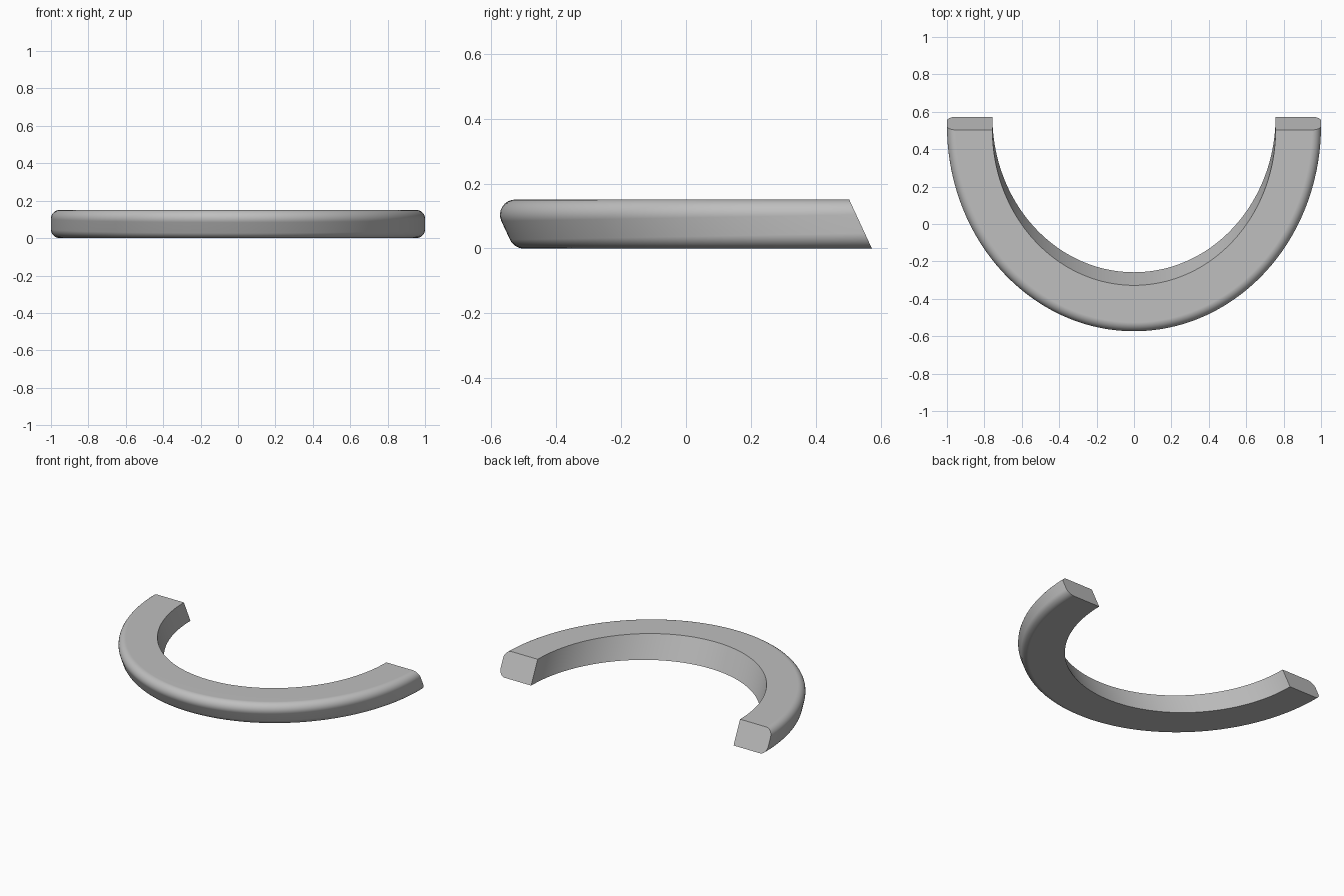
import bpy
import bmesh
import math
from mathutils import Vector

cube = bpy.data.objects.get("Cube")
if cube:
    bpy.data.objects.remove(cube, do_unlink=True)

# Main dimensions
HEIGHT = 0.151
SHEAR = 0.07 / HEIGHT       # forward lean per unit of height
BACK = 0.573                # y of the cut ends at the base
OUTER = (1.0, 1.103)        # half-ellipse radii
INNER = (0.757, 0.831)
FILLET = 0.047
SEGMENTS = 96
ARC = 8


def centre_y(z):
    return BACK - SHEAR * z


def wall_point(radii, angle, z):
    """Point on a leaning half-elliptical wall."""
    return Vector((radii[0] * math.cos(angle),
                   centre_y(z) - radii[1] * math.sin(angle), z))


def fillet(angle, top):
    """Arc of a ball rolling between the outer wall and the top or base."""
    plan = Vector((math.cos(angle) / OUTER[0], -math.sin(angle) / OUTER[1], 0)).normalized()
    normal = Vector((plan.x, plan.y, SHEAR * plan.y)).normalized()
    ball_z = HEIGHT - FILLET if top else FILLET
    contact = wall_point(OUTER, angle, ball_z + FILLET * normal.z)
    ball = contact - FILLET * normal
    start = math.asin(normal.z)
    end = math.pi / 2 if top else -math.pi / 2
    points = []
    for i in range(ARC + 1):
        a = start + (end - start) * i / ARC
        points.append(ball + FILLET * (plan * math.cos(a) + Vector((0, 0, math.sin(a)))))
    return points


def section(step):
    angle = math.pi * step / SEGMENTS
    points = [wall_point(INNER, angle, 0), wall_point(INNER, angle, HEIGHT)]
    points += fillet(angle, True)[::-1] + fillet(angle, False)
    if step in (0, SEGMENTS):       # keep the cut ends on one slanted plane
        for p in points:
            p.y = centre_y(p.z)
    return points


# Sweep the section round the half ring and cap the ends
bm = bmesh.new()
rings = [[bm.verts.new(p) for p in section(s)] for s in range(SEGMENTS + 1)]
for a, b in zip(rings, rings[1:]):
    for i in range(len(a)):
        j = (i + 1) % len(a)
        bm.faces.new((a[i], a[j], b[j], b[i]))
bm.faces.new(rings[0])
bm.faces.new(rings[-1][::-1])
bmesh.ops.recalc_face_normals(bm, faces=bm.faces)
mesh = bpy.data.meshes.new("half_ring")
bm.to_mesh(mesh)
bm.free()

ring = bpy.data.objects.new("half_ring", mesh)
bpy.context.collection.objects.link(ring)

# Plain grey
grey = bpy.data.materials.new("grey")
grey.use_nodes = True
colour = (0.52, 0.52, 0.52, 1)
grey.diffuse_color = colour
grey.node_tree.nodes["Principled BSDF"].inputs["Base Color"].default_value = colour
mesh.materials.append(grey)

# Smooth fillets, crisp edges and flat faces
bpy.ops.object.select_all(action="DESELECT")
ring.select_set(True)
bpy.context.view_layer.objects.active = ring
bpy.ops.object.shade_smooth_by_angle(angle=math.radians(30))
weighted = ring.modifiers.new("weighted_normals", "WEIGHTED_NORMAL")
weighted.keep_sharp = True
